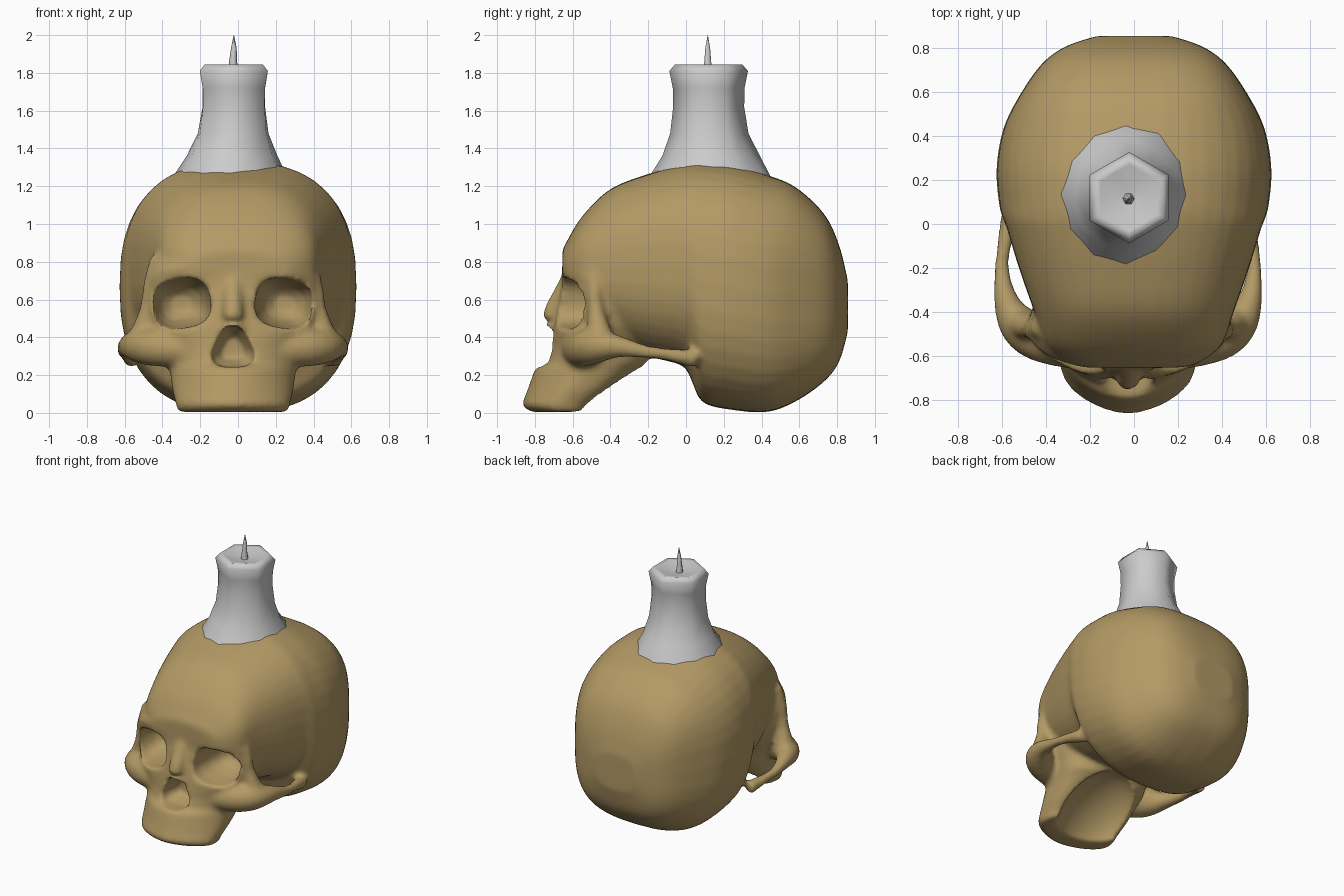
import bpy, bmesh, math, random
from mathutils import Vector, Matrix

random.seed(4)
if "Cube" in bpy.data.objects:
    bpy.data.objects.remove(bpy.data.objects["Cube"], do_unlink=True)

MID = -0.027  # the face sits slightly off centre


def material(name, rgb):
    m = bpy.data.materials.new(name)
    m.use_nodes = True
    m.diffuse_color = (*rgb, 1)
    node = m.node_tree.nodes["Principled BSDF"]
    node.inputs["Base Color"].default_value = (*rgb, 1)
    node.inputs["Roughness"].default_value = 0.7
    return m


bone = material("aged_bone", (0.45, 0.32, 0.13))
wax = material("grey_wax", (0.6, 0.6, 0.6))


def outline(hx, hy, power=2.5, low_power=None, count=40):
    """Rounded box outline; low_power sets the roundness of its lower half."""
    pts = []
    for i in range(count):
        a = math.tau * i / count
        c, s = math.cos(a), math.sin(a)
        e = 2 / (low_power if low_power and s < 0 else power)
        pts.append((math.copysign(abs(c) ** e, c) * hx,
                    math.copysign(abs(s) ** e, s) * hy))
    return pts


def spline(rows, steps=5):
    """Smoothly interpolated copies of a list of equal tuples."""
    out = []
    for i in range(len(rows) - 1):
        quad = [rows[max(i - 1, 0)], rows[i], rows[i + 1], rows[min(i + 2, len(rows) - 1)]]
        for t in (k / steps for k in range(steps)):
            out.append([b + .5 * t * (c - a + t * (2 * a - 5 * b + 4 * c - d
                        + t * (3 * (b - c) + d - a))) for a, b, c, d in zip(*quad)])
    return out + [rows[-1]]


def loft(bm, rings):
    """Skin a list of equal rings and cap both ends."""
    rows = [[bm.verts.new(p) for p in ring] for ring in rings]
    n = len(rows[0])
    faces = [bm.faces.new((a[i], a[(i + 1) % n], b[(i + 1) % n], b[i]))
             for a, b in zip(rows, rows[1:]) for i in range(n)]
    faces += [bm.faces.new(rows[0][::-1]), bm.faces.new(rows[-1])]
    bmesh.ops.recalc_face_normals(bm, faces=faces)


def tube(bm, path, side=1):
    """Round bar along (x, y, z, radius) points, mirrored by side."""
    path = spline(path, 3)
    pts = [Vector((MID + side * x, y, z)) for x, y, z, r in path]
    rings = []
    for i, p in enumerate(pts):
        way = pts[min(i + 1, len(pts) - 1)] - pts[max(i - 1, 0)]
        turn = way.to_track_quat('Z', 'Y')
        r = path[i][3]
        rings.append([p + turn @ Vector((u, v, 0)) for u, v in outline(r, r, 2, count=16)])
    loft(bm, rings)


def finish(name, bm, mat):
    mesh = bpy.data.meshes.new(name)
    bm.to_mesh(mesh)
    bm.free()
    ob = bpy.data.objects.new(name, mesh)
    bpy.context.scene.collection.objects.link(ob)
    mesh.materials.append(mat)
    return ob


def smooth(ob, angle):
    bpy.ops.object.select_all(action='DESELECT')
    ob.select_set(True)
    bpy.context.view_layer.objects.active = ob
    bpy.ops.object.shade_smooth_by_angle(angle=math.radians(angle))


# Braincase: sections from brow to back (y, half width, top, bottom, roundness)
skull_bm = bmesh.new()
braincase = [(-.655, .20, .86, .72, 2.5), (-.635, .29, .90, .62, 2.5),
             (-.55, .40, 1.04, .50, 2.5), (-.40, .455, 1.185, .38, 2.5),
             (-.20, .525, 1.265, .30, 2.5), (-.02, .58, 1.315, .25, 2.5),
             (.03, .60, 1.325, .17, 2.5), (.09, .615, 1.33, .055, 2.5),
             (.25, .627, 1.315, .015, 2.5), (.43, .597, 1.26, .005, 2.6),
             (.58, .525, 1.195, .06, 2.8), (.73, .42, 1.055, .165, 3),
             (.81, .31, .89, .27, 3), (.857, .17, .70, .43, 2.8)]
loft(skull_bm, [[(x, y, (top + low) / 2 + z) for x, z in outline(w, (top - low) / 2, p)]
                for y, w, top, low, p in spline(braincase)])

# Face and upper jaw: level sections (z, half width, front, back, front roundness)
face = [(.005, .29, -.82, -.50, 1.7), (.04, .30, -.872, -.48, 1.7),
        (.12, .32, -.84, -.37, 1.7), (.235, .335, -.80, -.23, 1.8),
        (.262, .34, -.745, -.20, 2.1), (.34, .36, -.72, -.20, 2.2),
        (.45, .42, -.70, -.22, 2.4), (.55, .445, -.68, -.25, 2.4),
        (.66, .45, -.66, -.28, 2.4), (.78, .43, -.65, -.30, 2.4),
        (.88, .36, -.64, -.30, 2.4)]
loft(skull_bm, [[(MID + x, (front + back) / 2 + y, z)
                 for x, y in outline(w, (back - front) / 2, 3, p)]
                for z, w, front, back, p in face])

# Cheekbones with arches, outer eye rims and brow ridges
for side in (-1, 1):
    tube(skull_bm, [(.20, -.58, .33, .09), (.40, -.53, .345, .10), (.50, -.46, .355, .09),
                    (.555, -.35, .35, .058), (.575, -.22, .325, .036),
                    (.565, -.10, .31, .034), (.53, .05, .285, .05)], side)
    tube(skull_bm, [(.49, -.45, .36, .085), (.455, -.475, .53, .045),
                    (.44, -.485, .66, .04), (.39, -.47, .82, .05)], side)
    tube(skull_bm, [(.03, -.61, .72, .04), (.20, -.61, .765, .045),
                    (.36, -.555, .745, .045), (.44, -.48, .66, .035)], side)

# Nose bridge
tube(skull_bm, [(0, -.60, .70, .065), (0, -.66, .61, .055), (0, -.70, .53, .055),
                (0, -.70, .44, .06)])
skull = finish("skull", skull_bm, bone)

# Cutter for both eye sockets
cut_bm = bmesh.new()
for side in (-1, 1):
    tilt = Matrix.Rotation(side * math.radians(9), 3, 'Y')
    rings = []
    for y, k in ((-.85, 1.06), (-.60, 1.0), (-.50, .88), (-.42, .68), (-.37, .35)):
        rings.append([Vector((MID + side * .275, y, .58)) + tilt @ Vector((x * k, 0, z * k))
                      for x, z in outline(.155, .13, 2.7)])
    loft(cut_bm, rings)
eye_cutter = finish("eye_socket_cutter", cut_bm, bone)

# Cutter for the pear-shaped nose opening
cut_bm = bmesh.new()
half = [(.035, .455), (.075, .40), (.112, .32), (.105, .265), (.05, .245)]
pear = half + [(-x, z) for x, z in reversed(half)]
loft(cut_bm, [[(MID + x * k, y, .34 + (z - .34) * k) for x, z in pear]
              for y, k in ((-.95, 1.05), (-.68, 1), (-.58, .55))])
nose_cutter = finish("nose_cutter", cut_bm, bone)

# Cutter for the hollow palate, sloping up to the skull base
cut_bm = bmesh.new()
place = (Matrix.Translation((MID, -.44, .05)) @ Matrix.Rotation(math.radians(38), 4, 'X')
         @ Matrix.Diagonal((.265, .36, .17, 1)))
bmesh.ops.create_uvsphere(cut_bm, u_segments=32, v_segments=16, radius=1, matrix=place)
palate_cutter = finish("palate_cutter", cut_bm, bone)


def fuse(ob, size):
    mod = ob.modifiers.new("fuse", 'REMESH')
    mod.mode = 'VOXEL'
    mod.voxel_size = size
    mod.use_smooth_shade = True


# Fuse the bones, cut the openings, then soften
fuse(skull, .016)
cutters = (eye_cutter, nose_cutter, palate_cutter)
for cutter in cutters:
    cutter.hide_render = True
    mod = skull.modifiers.new("cut", 'BOOLEAN')
    mod.operation = 'DIFFERENCE'
    mod.solver = 'EXACT'
    mod.object = cutter
fuse(skull, .015)
soften = skull.modifiers.new("soften", 'SMOOTH')
soften.factor = 0.5
soften.iterations = 6

bpy.context.view_layer.objects.active = skull
for mod in list(skull.modifiers):
    bpy.ops.object.modifier_apply(modifier=mod.name)
for cutter in cutters:
    bpy.data.objects.remove(cutter, do_unlink=True)
skull.data.materials.clear()
skull.data.materials.append(bone)
smooth(skull, 50)

# Candle: six-sided top melting into a round skirt (z, radius, flat ratio, skirt amount)
candle_bm = bmesh.new()
candle = [(1.20, .335, 1, 1), (1.27, .30, 1, 1), (1.36, .25, .98, .7), (1.48, .205, .92, .2),
          (1.62, .188, .88, 0), (1.72, .19, .87, 0), (1.81, .208, .866, 0),
          (1.845, .178, .866, 0), (1.84, .15, .866, 0), (1.815, .04, .9, 0)]
rings = []
for z, r, flat, skirt in candle:
    ring = []
    for i in range(12):
        a = math.tau * i / 12 + math.pi / 2
        k = r * (flat if i % 2 else 1) * (1 + skirt * random.uniform(-.04, .03))
        ring.append((-.022 - .015 * skirt + k * (1 - .04 * skirt) * math.cos(a),
                     .12 + .015 * skirt + k * (1 + .04 * skirt) * math.sin(a), z))
    rings.append(ring)
loft(candle_bm, rings)
smooth(finish("candle", candle_bm, wax), 75)

# Wick: thin pointed six-sided spike
wick_bm = bmesh.new()
loft(wick_bm, [[(x + dx, .115 + y, z) for x, y in outline(r, r, 2, count=6)]
               for z, r, dx in ((1.79, .03, -.024), (1.86, .021, -.026),
                                (1.93, .015, -.022), (2.0, .001, -.022))])
smooth(finish("wick", wick_bm, wax), 60)
